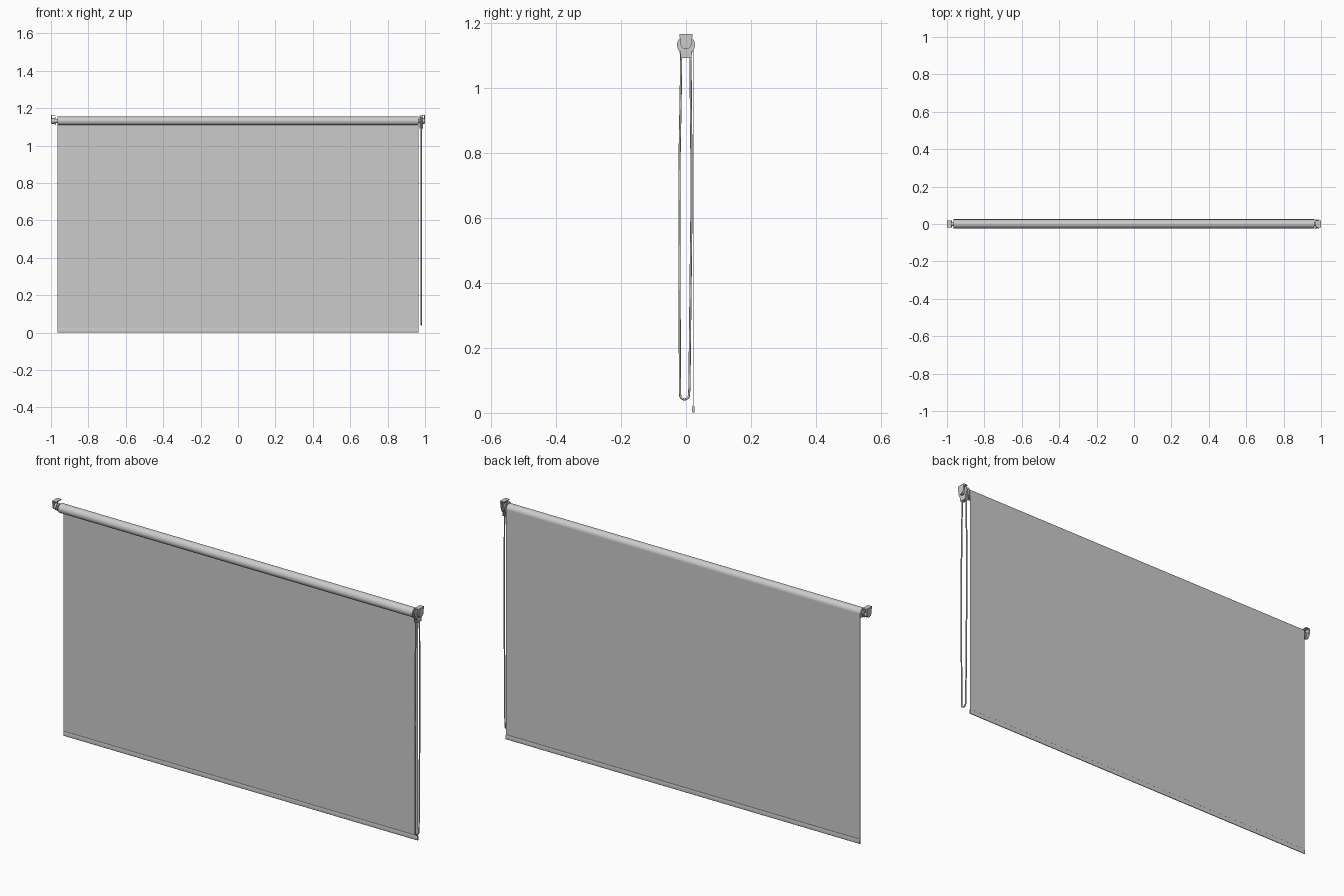
import bpy, bmesh, math
from mathutils import Vector

if "Cube" in bpy.data.objects:
    bpy.data.objects.remove(bpy.data.objects["Cube"])

AXIS_Z = 1.132   # height of the roller axis


def finish(name, bm, smooth=True):
    bmesh.ops.recalc_face_normals(bm, faces=bm.faces)
    me = bpy.data.meshes.new(name)
    bm.to_mesh(me)
    bm.free()
    ob = bpy.data.objects.new(name, me)
    bpy.context.collection.objects.link(ob)
    if smooth:
        bpy.ops.object.select_all(action='DESELECT')
        ob.select_set(True)
        bpy.context.view_layer.objects.active = ob
        bpy.ops.object.shade_smooth_by_angle(angle=math.radians(35))
    return ob


def extrude_x(name, yz, x0, x1):
    """Solid from a closed YZ outline, running from x0 to x1."""
    bm = bmesh.new()
    face = bm.faces.new([bm.verts.new((x0, y, z)) for y, z in yz])
    out = bmesh.ops.extrude_face_region(bm, geom=[face])
    moved = [v for v in out["geom"] if isinstance(v, bmesh.types.BMVert)]
    bmesh.ops.translate(bm, verts=moved, vec=(x1 - x0, 0, 0))
    return finish(name, bm)


def arc(cy, cz, r, a0, a1, n):
    return [(cy + r * math.cos(math.radians(a0 + (a1 - a0) * i / n)),
             cz + r * math.sin(math.radians(a0 + (a1 - a0) * i / n)))
            for i in range(n + 1)]


def disc(name, r, x0, x1, sides=32):
    return extrude_x(name, arc(0, AXIS_Z, r, 0, 360, sides)[:-1], x0, x1)


def box(name, x0, x1, y0, y1, z0, z1):
    return extrude_x(name, [(y0, z0), (y1, z0), (y1, z1), (y0, z1)], x0, x1)


# Rolled fabric on its tube, hanging sheet and hem bar
disc("fabric_roll", 0.0228, -0.966, 0.966, 48)
box("fabric_sheet", -0.966, 0.966, 0.0217, 0.0228, 0.012, AXIS_Z)
hem = arc(0.0225, 0.0035, 0.0035, 180, 360, 6) + arc(0.0225, 0.0195, 0.0035, 0, 180, 6)
extrude_x("hem_bar", hem, -0.966, 0.966)

# Wall brackets: U-shaped plate with top flange, collar and pin
u_plate = [(-0.02, 1.165), (-0.018, 1.138)] + arc(0, 1.136, 0.017, 190, 350, 12) \
    + [(0.018, 1.138), (0.02, 1.165)]
for side, s in (("left", -1), ("right", 1)):
    extrude_x(side + "_bracket_plate", u_plate, s * 0.9935, s)
    box(side + "_bracket_flange", s * 0.977, s * 0.9935, -0.02, 0.02, 1.161, 1.165)
    disc(side + "_hub", 0.0155, s * 0.984, s * 0.9935, 24)
    disc(side + "_pin", 0.011, s * 0.96, s * 0.984, 24)
disc("left_end_collar", 0.018, -0.980, -0.974, 24)

# Chain drive: two cheeks, inner sprocket and guide under it
housing = [(-0.017, 1.092), (0.017, 1.092), (0.018, 1.112)] \
    + arc(0, AXIS_Z, 0.028, -35, 215, 20) + [(-0.018, 1.112)]
for name, x0, x1 in (("inner_cheek", 0.9715, 0.9745), ("outer_cheek", 0.986, 0.989)):
    extrude_x("chain_" + name, housing, x0, x1)
disc("chain_sprocket", 0.018, 0.9745, 0.986)
box("chain_guide", 0.9745, 0.986, -0.008, 0.008, 1.092, 1.12)

# Looped pull cord
cx = 0.980
path = [(-0.015, 1.10), (-0.016, 1.0), (-0.0195, 0.8), (-0.0205, 0.6),
        (-0.0195, 0.3), (-0.0185, 0.065)]
path += arc(-0.0045, 0.055, 0.0135, 180, 360, 12)
path += [(0.0105, 0.075), (0.013, 0.3), (0.0165, 0.6), (0.0165, 0.8),
         (0.0145, 1.0), (0.014, 1.10)]
path += arc(0, AXIS_Z, 0.0205, 0, 180, 12)
cu = bpy.data.curves.new("pull_cord_path", 'CURVE')
cu.dimensions = '3D'
cu.bevel_depth = 0.0033
cu.bevel_resolution = 2
sp = cu.splines.new('POLY')
sp.points.add(len(path) - 1)
for p, (y, z) in zip(sp.points, path):
    p.co = (cx, y, z, 1)
sp.use_cyclic_u = True
cord = bpy.data.objects.new("pull_cord", cu)
bpy.context.collection.objects.link(cord)
